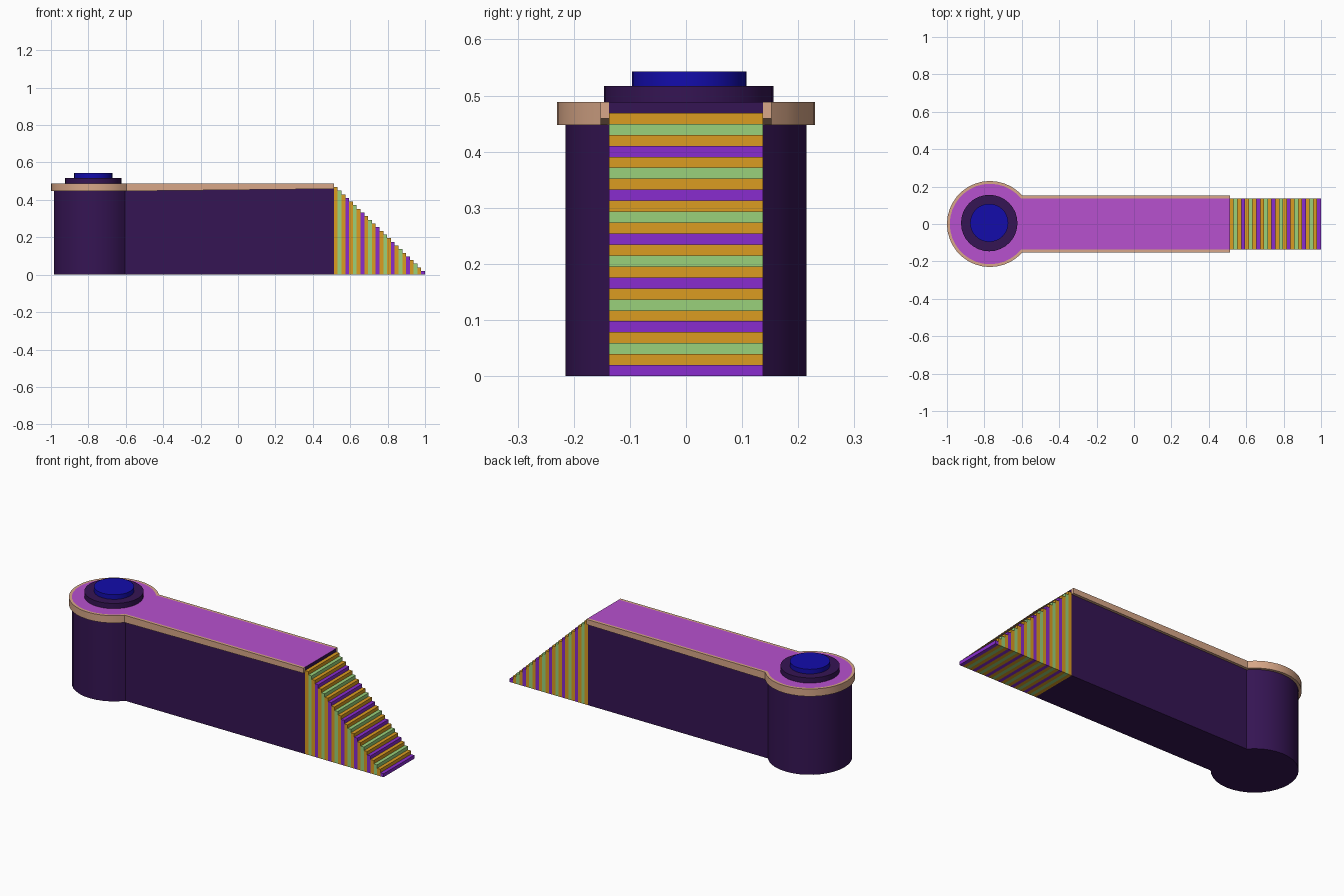
import bpy, bmesh, math

if "Cube" in bpy.data.objects:
    bpy.data.objects.remove(bpy.data.objects["Cube"])

CX, END, TOP = -0.77, 0.513, 0.488      # tower centre, end of walkway, deck height


def material(name, rgb):
    m = bpy.data.materials.new(name)
    m.diffuse_color = [(c / 255) ** 2.2 for c in rgb] + [1]
    m.use_nodes = True
    m.node_tree.nodes["Principled BSDF"].inputs["Base Color"].default_value = m.diffuse_color
    return m


DARK = material("dark_purple", (56, 27, 84))
DECK = material("magenta", (182, 82, 205))
TAN = material("tan", (215, 166, 135))
BLUE = material("blue", (26, 20, 170))
PURPLE = material("purple", (135, 48, 205))
ORANGE = material("orange", (218, 155, 38))
GREEN = material("green", (152, 208, 122))


def finish(name, bm, *mats):
    bmesh.ops.recalc_face_normals(bm, faces=bm.faces)
    me = bpy.data.meshes.new(name)
    bm.to_mesh(me)
    bm.free()
    ob = bpy.data.objects.new(name, me)
    bpy.context.collection.objects.link(ob)
    for m in mats:
        me.materials.append(m)
    bpy.ops.object.select_all(action='DESELECT')
    ob.select_set(True)
    bpy.context.view_layer.objects.active = ob
    bpy.ops.object.shade_smooth_by_angle(angle=math.radians(30))
    return ob


def keyhole(r, w, n=28):
    """Round tower joined to a straight walkway, open end first and last."""
    a0 = math.asin(w / r)
    arc = [a0 + (2 * math.pi - 2 * a0) * i / n for i in range(n + 1)]
    return [(END, w)] + [(CX + r * math.cos(a), r * math.sin(a)) for a in arc] + [(END, -w)]


def disc(name, x, y, r, z0, z1, mat):
    bm = bmesh.new()
    bmesh.ops.create_cone(bm, cap_ends=True, segments=32, radius1=r, radius2=r, depth=z1 - z0)
    bmesh.ops.translate(bm, verts=bm.verts, vec=(x, y, (z0 + z1) / 2))
    finish(name, bm, mat)


# Tower and walkway body with coloured deck
inner = keyhole(0.215, 0.137)
bm = bmesh.new()
base = bm.faces.new([bm.verts.new((x, y, 0)) for x, y in inner])
new = bmesh.ops.extrude_face_region(bm, geom=[base], use_keep_orig=True)["geom"]
bmesh.ops.translate(bm, verts=[g for g in new if isinstance(g, bmesh.types.BMVert)], vec=(0, 0, TOP))
for f in bm.faces:
    if f.calc_center_median().z > TOP - 0.001:
        f.material_index = 1
finish("tower_and_walkway", bm, DARK, DECK)

# Rim band around the deck, open at the stairs, underside rising slightly
bm = bmesh.new()
rings = []
for (xi, yi), (xo, yo) in zip(inner, keyhole(0.23, 0.152)):
    low = 0.459 if xo == END else 0.447
    rings.append([bm.verts.new(p) for p in
                  ((xi, yi, low), (xo, yo, low), (xo, yo, TOP), (xi, yi, TOP))])
for a, b in zip(rings, rings[1:]):
    for k in range(4):
        bm.faces.new((a[k], a[(k + 1) % 4], b[(k + 1) % 4], b[k]))
bm.faces.new(rings[0])
bm.faces.new(rings[-1])
finish("deck_rim", bm, TAN)

# Stacked discs on the tower
disc("collar", -0.774, 0.005, 0.151, TOP - 0.01, 0.517, DARK)
disc("button", -0.774, 0.006, 0.102, 0.51, 0.543, BLUE)

# Striped stairs, lowest step first
STEPS, RISE = 24, 0.469 / 24
run = (1 - END) / STEPS
for i in range(STEPS):
    h = RISE * (i + 1)
    bm = bmesh.new()
    bmesh.ops.create_cube(bm, size=1)
    bmesh.ops.scale(bm, verts=bm.verts, vec=(run, 0.274, h))
    bmesh.ops.translate(bm, verts=bm.verts, vec=(1 - run * (i + 0.5), 0, h / 2))
    finish(f"step_{i + 1:02d}", bm, (PURPLE, ORANGE, GREEN, ORANGE)[i % 4])
